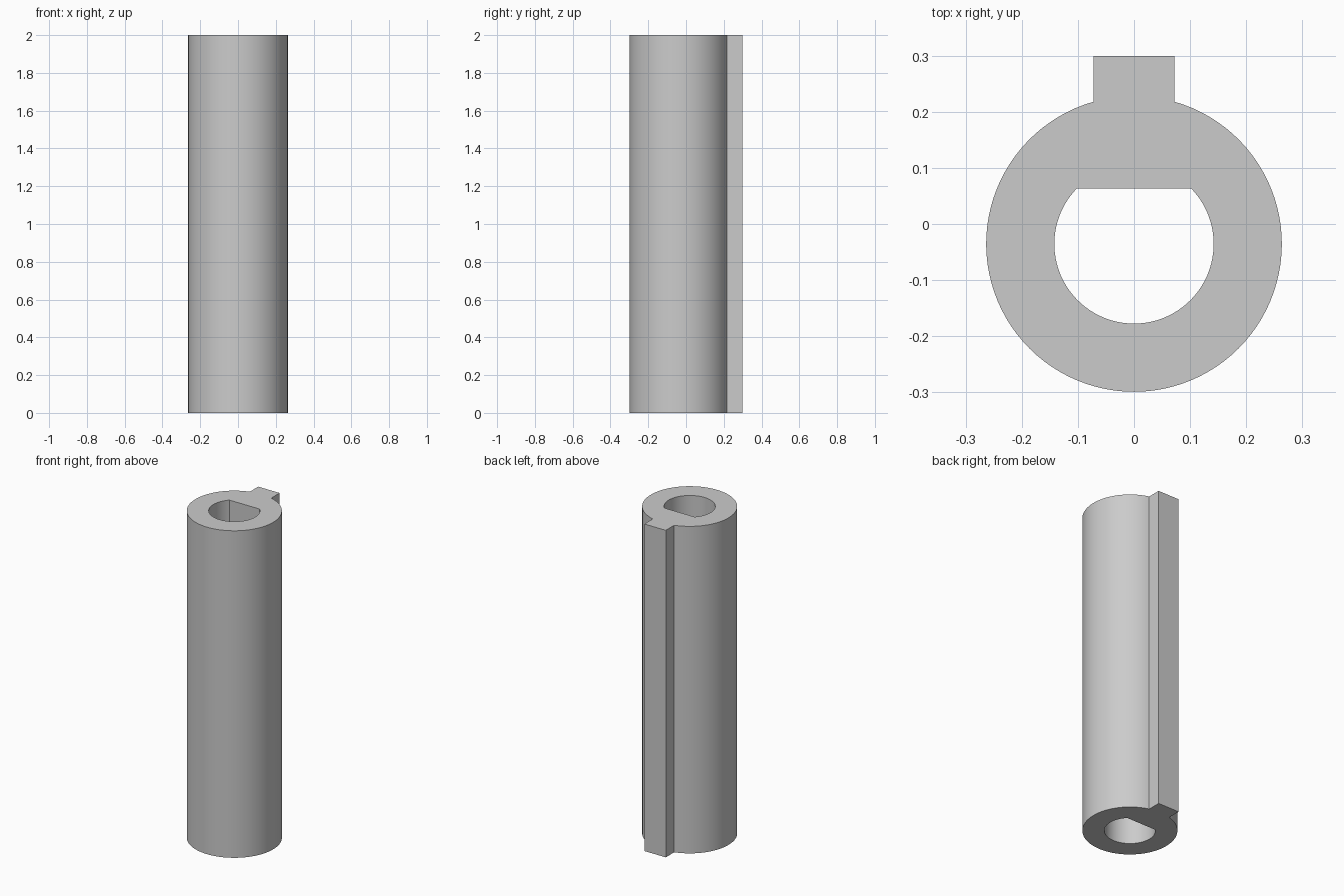
import bpy
import bmesh
from math import asin, acos, cos, sin, pi, radians

cube = bpy.data.objects.get("Cube")
if cube:
    bpy.data.objects.remove(cube, do_unlink=True)

HEIGHT = 2.0
CENTRE_Y = -0.0355
OUTER_R, BORE_R = 0.2635, 0.142
KEY_HALF, KEY_BACK = 0.0725, 0.299
FLAT_Y = 0.063


def arc(radius, half_gap, steps):
    """Points round the shaft axis, leaving a gap centred on the back (+y)."""
    start, sweep = pi / 2 + half_gap, 2 * (pi - half_gap)
    angles = [start + sweep * i / steps for i in range(steps + 1)]
    return [(radius * cos(a), CENTRE_Y + radius * sin(a)) for a in angles]


# Outer outline: round body with a square key on the back
outer = arc(OUTER_R, asin(KEY_HALF / OUTER_R), 88)
outer += [(KEY_HALF, KEY_BACK), (-KEY_HALF, KEY_BACK)]

# Bore outline: D-shaped, its chord forms the flat
bore = arc(BORE_R, acos((FLAT_Y - CENTRE_Y) / BORE_R), 64)

# Fill the ring between the outlines and extrude it
bm = bmesh.new()
edges = []
for loop in (outer, bore):
    verts = [bm.verts.new((x, y, 0)) for x, y in loop]
    edges += [bm.edges.new((v, verts[i - 1])) for i, v in enumerate(verts)]
bmesh.ops.triangle_fill(bm, edges=edges, use_beauty=True, use_dissolve=False)
result = bmesh.ops.extrude_face_region(bm, geom=bm.faces[:], use_keep_orig=True)
top = [g for g in result["geom"] if isinstance(g, bmesh.types.BMVert)]
bmesh.ops.translate(bm, verts=top, vec=(0, 0, HEIGHT))
bmesh.ops.recalc_face_normals(bm, faces=bm.faces[:])

mesh = bpy.data.meshes.new("keyed_sleeve")
bm.to_mesh(mesh)
bm.free()
sleeve = bpy.data.objects.new("keyed_sleeve", mesh)
bpy.context.collection.objects.link(sleeve)

# Plain grey finish
grey = bpy.data.materials.new("plain_grey")
grey.use_nodes = True
colour = (0.6, 0.6, 0.6, 1)
grey.diffuse_color = colour
grey.node_tree.nodes["Principled BSDF"].inputs["Base Color"].default_value = colour
mesh.materials.append(grey)

# Smooth round walls, crisp corners
bpy.ops.object.select_all(action="DESELECT")
sleeve.select_set(True)
bpy.context.view_layer.objects.active = sleeve
bpy.ops.object.shade_smooth_by_angle(angle=radians(25))
